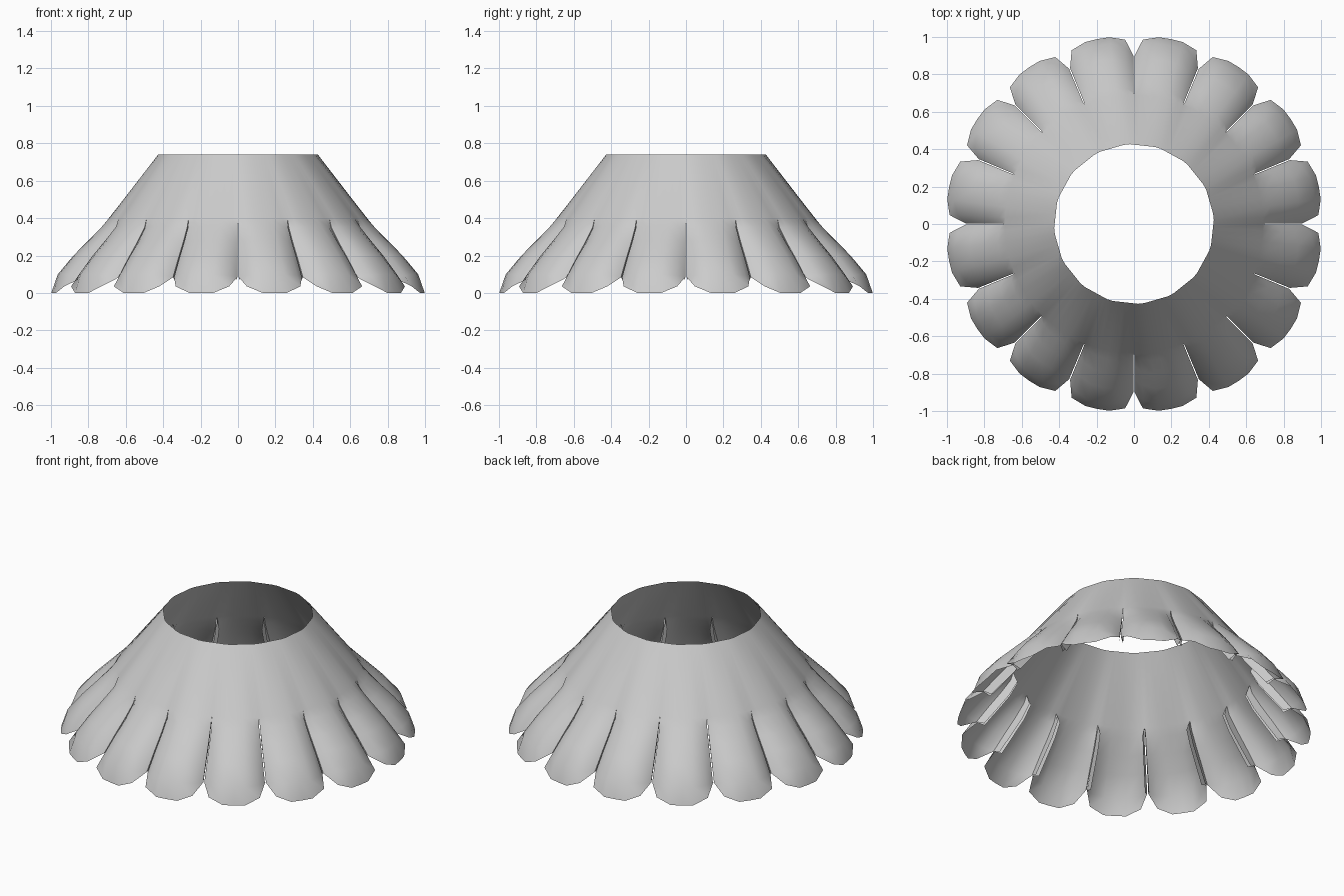
import bpy, bmesh
from math import radians, cos, sin

if "Cube" in bpy.data.objects:
    bpy.data.objects.remove(bpy.data.objects["Cube"])

N = 16
STEP = 360 / N
TOP_R, TOP_Z = 0.43, 0.74

# angular columns of one petal (degrees from its centre) and inward sag weight
COLS = [(0, 0), (3.7, 0.04), (8.3, 0.4), (11.05, 1.0)]
# petal rows: centre radius, height, edge sag, flap depth
ROWS = [(0.69, 0.40, 0.0, 0.0), (0.735, 0.355, 0.03, 0.04),
        (0.81, 0.28, 0.05, 0.05), (0.89, 0.20, 0.065, 0.05),
        (0.975, 0.10, 0.075, 0.045)]
# petal tip: angle, radius, height
TIP = [(0, 1.008, 0), (3.7, 1.007, 0), (8.5, 0.987, 0.035),
       (11.05, 0.892, 0.085), (10.5, 0.85, 0.09)]


def top_radius(a):
    # straight-sided 16-gon collar opening, turned by 5 degrees
    d = (a - 5) % STEP - STEP / 2
    return TOP_R * cos(radians(STEP / 2)) / cos(radians(d))


def half_rows():
    # half-petal grid of (angle, radius, height), centre to inner flap
    out = []
    for i, (r, z, sag, flap) in enumerate(ROWS):
        row = []
        for j, (a, w) in enumerate(COLS):
            if i == 0 and j == len(COLS) - 1:
                a = STEP / 2
            row.append((a, r - sag * w, z - 0.2 * sag * w))
        a, rr, zz = row[-1]
        row.append((a - (0.6 if flap else 0), rr - flap, zz - 0.4 * flap))
        out.append(row)
    out.append(TIP)
    return out


bm = bmesh.new()


def vert(a, r, z):
    t = radians(a)
    return bm.verts.new((r * cos(t), r * sin(t), z))


half = half_rows()
for k in range(N):
    mid = (k + 0.5) * STEP
    # collar edge above this petal
    angles = [-a for a, _, _ in half[0][:0:-1]] + [a for a, _, _ in half[0]]
    grid = [[vert(mid + a, top_radius(mid + a), TOP_Z) for a in angles]]
    # mirrored petal rows
    for row in half:
        full = [(-a, r, z) for a, r, z in row[:0:-1]] + list(row)
        grid.append([vert(mid + a, r, z) for a, r, z in full])
    for u, v in zip(grid, grid[1:]):
        for j in range(len(u) - 1):
            bm.faces.new((u[j], v[j], v[j + 1], u[j + 1]))

bmesh.ops.remove_doubles(bm, verts=bm.verts, dist=0.0005)
bmesh.ops.dissolve_degenerate(bm, edges=bm.edges, dist=0.0001)
bm.normal_update()

mesh = bpy.data.meshes.new("petal_skirt")
bm.to_mesh(mesh)
bm.free()
skirt = bpy.data.objects.new("petal_skirt", mesh)
bpy.context.collection.objects.link(skirt)
bpy.context.view_layer.objects.active = skirt
skirt.select_set(True)
bpy.ops.object.shade_smooth_by_angle(angle=radians(50))
